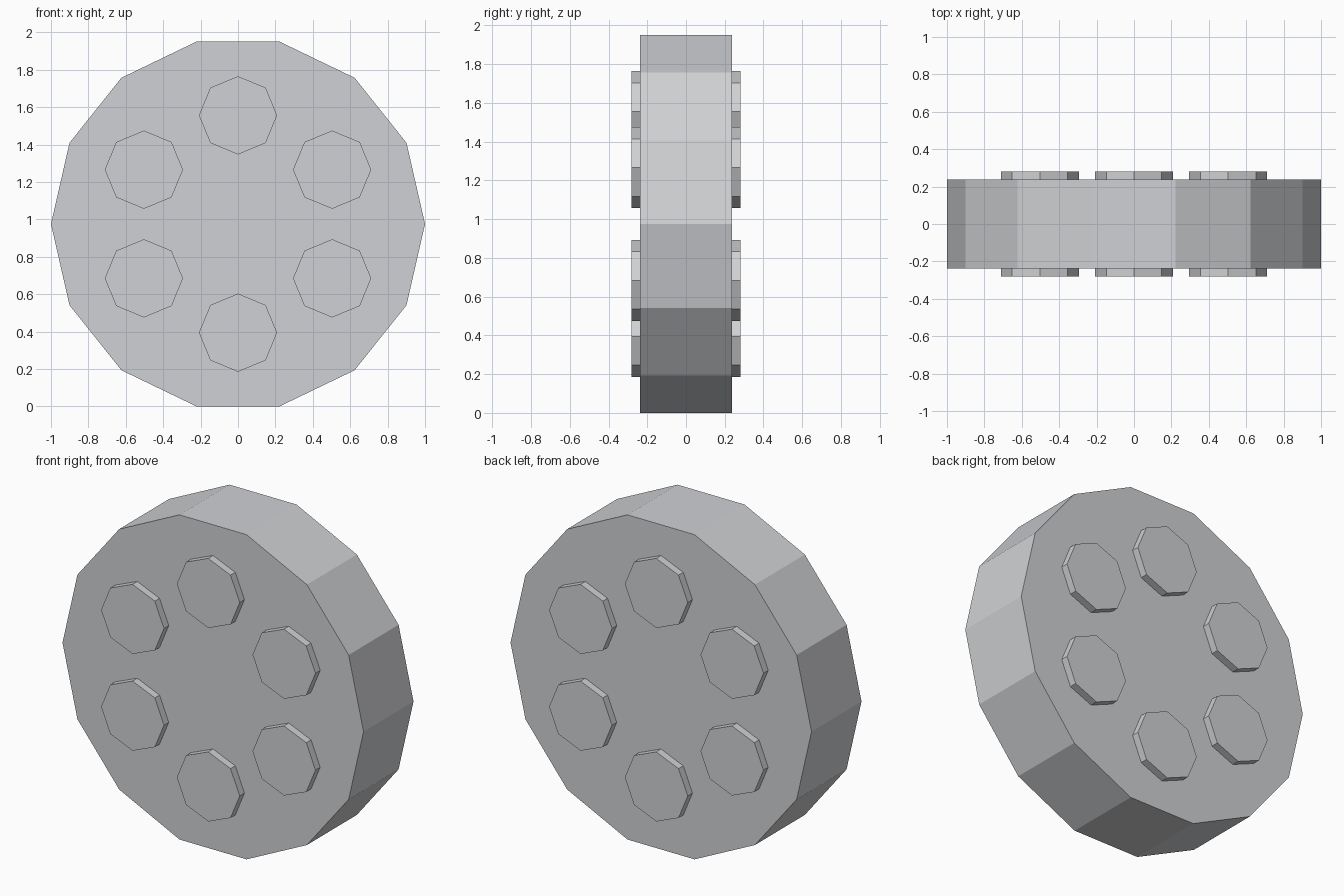
import bpy
import math
from mathutils import Matrix

cube = bpy.data.objects.get("Cube")
if cube:
    bpy.data.objects.remove(cube, do_unlink=True)

grey = bpy.data.materials.new("light_grey")
grey.use_nodes = True
COLOUR = (0.63, 0.64, 0.66, 1)
grey.diffuse_color = COLOUR
grey.node_tree.nodes["Principled BSDF"].inputs["Base Color"].default_value = COLOUR

SIDES = 14
HALF_WIDTH = 0.237
STUD_OUT = 0.282
STUD_RADIUS = 0.209
RING_RADIUS = 0.581
CENTRE_Z = math.cos(math.pi / SIDES)


def disc(name, sides, radius, x, y, z, depth):
    """Flat-sided disc along y, with a corner pointing along +x."""
    bpy.ops.mesh.primitive_cylinder_add(vertices=sides, radius=radius, depth=depth)
    obj = bpy.context.object
    obj.name = name
    # Corner from local +y to world +x, axis from local z to world y
    turn = Matrix(((0, 1, 0), (0, 0, 1), (1, 0, 0)))
    obj.data.transform(turn.to_4x4())
    obj.location = (x, y, z)
    obj.data.materials.append(grey)


# Wheel body
disc("wheel_body", SIDES, 1, 0, 0, CENTRE_Z, 2 * HALF_WIDTH)

# Ring of six octagonal studs on each face
for side, sign in (("front", -1), ("back", 1)):
    for i in range(6):
        a = math.pi / 2 + i * math.pi / 3
        disc(f"{side}_stud_{i + 1}", 8, STUD_RADIUS,
             RING_RADIUS * math.cos(a), sign * (HALF_WIDTH + STUD_OUT) / 2,
             CENTRE_Z + RING_RADIUS * math.sin(a), STUD_OUT - HALF_WIDTH)
